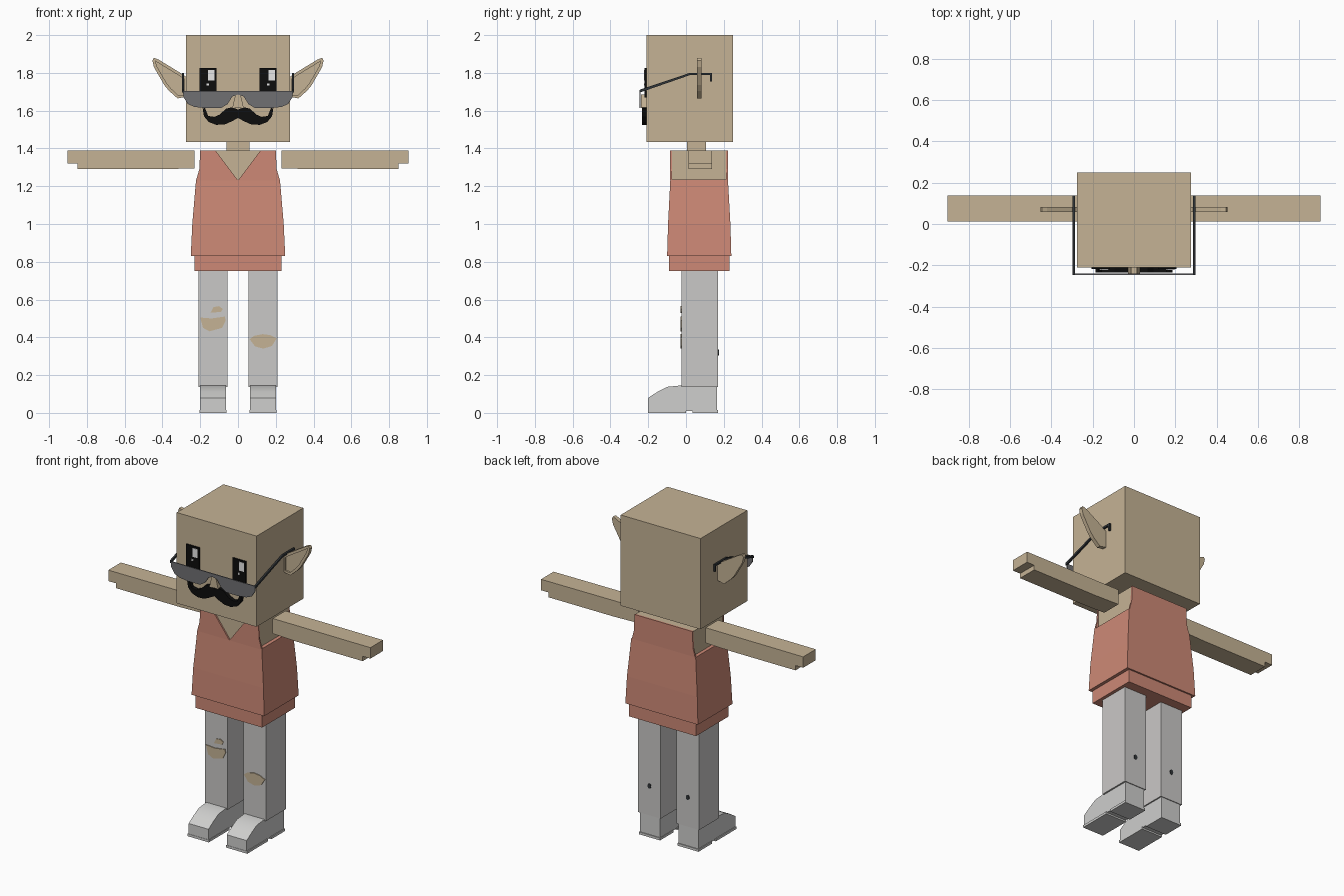
import bpy, bmesh, math
from mathutils import Vector

if "Cube" in bpy.data.objects:
    bpy.data.objects.remove(bpy.data.objects["Cube"])


def material(name, r, g, b):
    m = bpy.data.materials.new(name)
    m.use_nodes = True
    m.diffuse_color = (r, g, b, 1)
    node = m.node_tree.nodes["Principled BSDF"]
    node.inputs["Base Color"].default_value = (r, g, b, 1)
    node.inputs["Roughness"].default_value = 0.8
    return m


skin = material("skin tan", .56, .45, .30)
coral = material("shirt coral", .61, .25, .18)
grey = material("trouser grey", .59, .58, .57)
pale = material("shoe pale grey", .62, .62, .61)
lens_grey = material("lens grey", .16, .16, .17)
frame_dark = material("frame dark", .03, .035, .04)
black = material("black", .004, .004, .004)
white = material("eye white", .8, .8, .8)


def finish(name, bm, mat, smooth=False):
    bmesh.ops.recalc_face_normals(bm, faces=bm.faces)
    me = bpy.data.meshes.new(name)
    bm.to_mesh(me)
    bm.free()
    me.materials.append(mat)
    ob = bpy.data.objects.new(name, me)
    bpy.context.collection.objects.link(ob)
    if smooth:
        bpy.ops.object.select_all(action='DESELECT')
        ob.select_set(True)
        bpy.context.view_layer.objects.active = ob
        bpy.ops.object.shade_smooth_by_angle(angle=math.radians(35))
    return ob


def prism(name, pts, axis, lo, hi, mat, side=1, inset=None, smooth=False):
    """Extrude an outline along x (yz outline) or y (xz outline)."""
    def place(a, b, d):
        return (side * d, a, b) if axis == 'x' else (side * a, d, b)
    bm = bmesh.new()
    near = [bm.verts.new(place(a, b, lo)) for a, b in pts]
    far = [bm.verts.new(place(a, b, hi)) for a, b in pts]
    front = bm.faces.new(near)
    bm.faces.new(far)
    n = len(pts)
    for i in range(n):
        j = (i + 1) % n
        bm.faces.new((near[i], near[j], far[j], far[i]))
    bmesh.ops.recalc_face_normals(bm, faces=bm.faces)
    if inset:
        bmesh.ops.inset_region(bm, faces=[front], thickness=inset)
        bmesh.ops.translate(bm, verts=front.verts, vec=(0, 0, 0))
        hole = bmesh.ops.extrude_face_region(bm, geom=[front])
        moved = [v for v in hole["geom"] if isinstance(v, bmesh.types.BMVert)]
        bmesh.ops.translate(bm, verts=moved, vec=Vector((0, .01, 0)))
        if front.is_valid:
            bmesh.ops.delete(bm, geom=[front], context='FACES_ONLY')
    return finish(name, bm, mat, smooth)


def loft(name, rings, mat):
    """Stack rectangles given as (z, half width, front y, back y)."""
    bm = bmesh.new()
    loops = [[bm.verts.new(p) for p in
              ((-w, f, z), (w, f, z), (w, b, z), (-w, b, z))] for z, w, f, b in rings]
    for lower, upper in zip(loops, loops[1:]):
        for i in range(4):
            j = (i + 1) % 4
            bm.faces.new((lower[i], lower[j], upper[j], upper[i]))
    bm.faces.new(loops[0])
    bm.faces.new(loops[-1])
    return finish(name, bm, mat)


def rect(x0, x1, z0, z1):
    return [(x0, z0), (x1, z0), (x1, z1), (x0, z1)]


def oval(cx, cz, rx, rz, n=10):
    return [(cx + rx * math.cos(math.tau * i / n), cz + rz * math.sin(math.tau * i / n))
            for i in range(n)]


# Head, neck and torso
prism("head", rect(-.275, .275, 1.435, 2), 'y', -.21, .25, skin)
prism("neck", rect(-.06, .06, 1.37, 1.45), 'y', .005, .105, skin)
prism("torso", rect(-.2, .2, .85, 1.388), 'y', -.076, .214, skin)

# Sleeveless shirt with a lower band and a V neck
loft("shirt_band", [(.75, .23, -.09, .23), (.84, .23, -.09, .23)], coral)
loft("shirt_body", [(.83, .25, -.1, .24), (1.0, .242, -.095, .235),
                    (1.235, .222, -.083, .222)], coral)
prism("shirt_back", [(-.222, 1.22), (.222, 1.22), (.203, 1.29), (.2, 1.39),
                     (-.2, 1.39), (-.203, 1.29)], 'y', .212, .222, coral)

# Low points shared by both feet, in the side plane
shoe = [(-.2, .01), (-.2, .08), (-.15, .112), (-.1, .138), (-.03, .145),
        (.165, .145), (.165, .01)]
temple = [(-.247, 1.71), (.02, 1.8), (.137, 1.8), (.137, 1.755), (.127, 1.755),
          (.127, 1.788), (.02, 1.788), (-.247, 1.695)]
ear = [(.27, 1.675), (.27, 1.775), (.305, 1.8), (.42, 1.87), (.445, 1.88),
       (.453, 1.865), (.445, 1.83), (.39, 1.735), (.365, 1.705), (.32, 1.665)]
lens = [(0, 1.705), (.292, 1.705), (.288, 1.67), (.265, 1.635), (.23, 1.62),
        (.17, 1.613), (.09, 1.614), (.055, 1.635), (.03, 1.675), (0, 1.685)]
whisker = [(0, 1.605), (.03, 1.618), (.065, 1.61), (.095, 1.58), (.125, 1.567),
           (.158, 1.572), (.175, 1.615), (.187, 1.61), (.18, 1.57), (.155, 1.54),
           (.115, 1.525), (.07, 1.527), (.03, 1.545), (0, 1.562)]

for side, word in ((1, "left"), (-1, "right")):
    prism(word + "_shirt_front", [(0, 1.23), (.222, 1.23), (.205, 1.29), (.2, 1.39),
                                  (.12, 1.39)], 'y', -.085, -.075, coral, side)

    # Straight arms with a stepped hand
    prism(word + "_arm", [(.23, 1.295), (.4, 1.29), (.85, 1.29), (.85, 1.32),
                          (.903, 1.32), (.903, 1.388), (.23, 1.39)],
          'y', .013, .137, skin, side)

    # Legs, shoes and soles
    prism(word + "_leg", rect(.055, .21, .137, .76), 'y', -.025, .17, grey, side)
    prism(word + "_shoe", shoe, 'x', .063, .2, pale, side, smooth=True)
    prism(word + "_sole_front", rect(.06, .205, 0, .015), 'y', -.202, 0, pale, side)
    prism(word + "_sole_heel", rect(.06, .205, 0, .015), 'y', .035, .17, pale, side)
    prism(word + "_calf_hole", oval(.132, .32, .012, .016, 8), 'y', .169, .174,
          frame_dark, side)

    # Pointed ears with a sunken inner panel
    prism(word + "_ear", ear, 'y', .058, .082, skin, side, inset=.016)

    # Glasses and moustache
    prism(word + "_lens", lens, 'y', -.246, -.24, lens_grey, side)
    prism(word + "_temple", temple, 'x', .286, .297, frame_dark, side)
    prism(word + "_moustache", whisker, 'y', -.234, -.205, black, side)

    # Eyes, both lit on the same side
    c = side * .16
    prism(word + "_eye", rect(c - .045, c + .045, 1.67, 1.825), 'y', -.219, -.209, black)
    prism(word + "_eye_shine", rect(c + .002, c + .036, 1.76, 1.815), 'y',
          -.222, -.218, white)
    prism(word + "_eye_glint", rect(c - .006, c + .006, 1.733, 1.745), 'y',
          -.222, -.218, white)

prism("nose", [(-.03, 1.615), (.03, 1.615), (.014, 1.685), (-.014, 1.685)],
      'y', -.239, -.205, skin)

# Torn knees
prism("right_knee_tear", [(-.2, .505), (-.185, .45), (-.15, .432), (-.085, .45),
                          (-.065, .49), (-.07, .51), (-.14, .5)],
      'y', -.03, -.024, skin)
prism("right_small_tear", [(-.145, .53), (-.09, .535), (-.08, .55), (-.1, .565),
                           (-.13, .56)], 'y', -.03, -.024, skin)
prism("left_knee_tear", [(.062, .39), (.09, .352), (.135, .34), (.18, .355),
                         (.205, .395), (.17, .412), (.13, .417), (.085, .408)],
      'y', -.03, -.024, skin)
